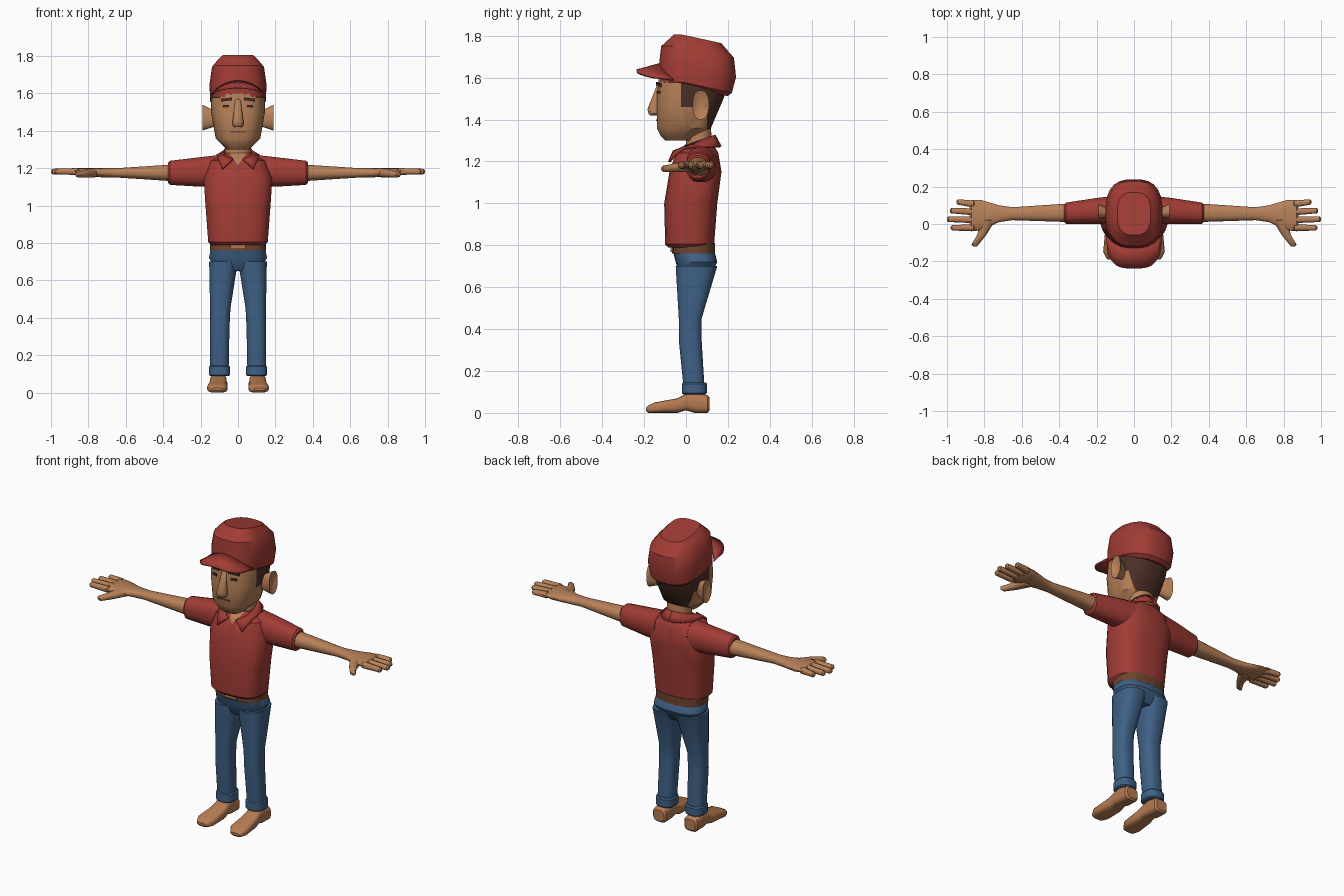
import bpy, bmesh, math
from mathutils import Vector

cube = bpy.data.objects.get("Cube")
if cube:
    bpy.data.objects.remove(cube, do_unlink=True)


def material(name, red_part, green_part, blue_part):
    mat = bpy.data.materials.new(name)
    mat.use_nodes = True
    colour = (red_part, green_part, blue_part, 1)
    mat.diffuse_color = colour
    mat.node_tree.nodes["Principled BSDF"].inputs["Base Color"].default_value = colour
    return mat


skin = material("skin", .48, .22, .1)
red = material("red cloth", .36, .045, .036)
denim = material("blue denim", .05, .12, .24)
hair = material("dark brown hair", .075, .03, .02)
belt_brown = material("belt brown", .16, .06, .03)
shoe_tan = material("shoe tan", .47, .2, .085)
lip = material("lip brown", .2, .07, .04)


def finish(bm, name, mats, mirror=False, thickness=0):
    """Turn a bmesh into a smooth-shaded object that keeps its sharp edges."""
    bmesh.ops.recalc_face_normals(bm, faces=bm.faces)
    mesh = bpy.data.meshes.new(name)
    bm.to_mesh(mesh)
    bm.free()
    for mat in mats:
        mesh.materials.append(mat)
    for polygon in mesh.polygons:
        polygon.use_smooth = True
    mesh.set_sharp_from_angle(angle=math.radians(35))
    obj = bpy.data.objects.new(name, mesh)
    bpy.context.collection.objects.link(obj)
    if thickness:
        solid = obj.modifiers.new("Thickness", 'SOLIDIFY')
        solid.thickness = thickness
        solid.offset = 0
    if mirror:
        obj.modifiers.new("Mirror", 'MIRROR')


def rounded_end(end, neighbour, radius):
    """Split an end ring into a full ring and a smaller one that closes it."""
    position, first, second = end
    inward = math.copysign(radius, neighbour[0] - position)
    small = [(low + radius, high - radius) for low, high in (first, second)]
    return [(position, *small), (position + inward, first, second)]


def loft_mesh(axis, rings, rounding=0, sides=20, power=2.3):
    """Skin superellipse rings (position, first span, second span) along an axis."""
    if rounding:
        start = rounded_end(rings[0], rings[1], rounding)
        stop = rounded_end(rings[-1], rings[-2], rounding)
        rings = start + rings[1:-1] + stop[::-1]
    along = "xyz".index(axis)
    bm = bmesh.new()
    loops = []
    for position, *spans in rings:
        loop = []
        for k in range(sides):
            angle = math.tau * (k + .5) / sides
            co = Vector()
            co[along] = position
            for step, wave in enumerate((math.cos(angle), math.sin(angle))):
                low, high = spans[step]
                reach = math.copysign(abs(wave) ** (2 / power), wave)
                co[(along + step + 1) % 3] = (low + high + reach * (high - low)) / 2
            loop.append(bm.verts.new(co))
        loops.append(loop)
    for lower, upper in zip(loops, loops[1:]):
        for k in range(sides):
            after = (k + 1) % sides
            bm.faces.new((lower[k], lower[after], upper[after], upper[k]))
    bm.faces.new(loops[0])
    bm.faces.new(loops[-1])
    return bm


def loft(name, axis, rings, mat, mirror=True, **shape):
    finish(loft_mesh(axis, rings, **shape), name, [mat], mirror)


def centred(*rings):
    """Rings for parts on the middle line: height, half width, front, back."""
    return [(height, (-half, half), (front, back)) for height, half, front, back in rings]


def cut(bm, point, normal):
    everything = bm.verts[:] + bm.edges[:] + bm.faces[:]
    bmesh.ops.bisect_plane(bm, geom=everything, plane_co=point, plane_no=normal)


def plate(name, centre, width, height, mat, turn=0, tilt=0, mirror=False):
    """Thin slab, sheared to follow a curved surface or to slope."""
    bm = bmesh.new()
    bmesh.ops.create_cube(bm, size=1)
    bmesh.ops.scale(bm, vec=(width, .009, height), verts=bm.verts)
    for vert in bm.verts:
        vert.co += Vector((0, turn, tilt)) * vert.co.x + Vector(centre)
    finish(bm, name, [mat], mirror)


def sheet(name, rows, mat, mirror=False):
    bm = bmesh.new()
    grid = [[bm.verts.new(point) for point in row] for row in rows]
    for row, following in zip(grid, grid[1:]):
        for k in range(len(row) - 1):
            bm.faces.new((row[k], row[k + 1], following[k + 1], following[k]))
    finish(bm, name, [mat], mirror, thickness=.012)


# Head, with the hair marked out on the back and sideburns
bm = loft_mesh('z', centred((1.3, .08, -.12, .06), (1.36, .12, -.14, .12),
                            (1.5, .145, -.14, .18), (1.62, .145, -.13, .21)),
               rounding=.02, sides=28, power=2.6)
nape, temple, sideburn_end = .1, -.025, 1.46
cut(bm, (0, nape, 0), (0, 1, 0))
cut(bm, (0, temple, 0), (0, 1, 0))
cut(bm, (0, 0, sideburn_end), (0, 0, 1))
for face in bm.faces:
    spot = face.calc_center_median()
    behind = spot.y > nape
    sideburn = spot.y > temple and spot.z > sideburn_end
    face.material_index = int(behind or sideburn)
finish(bm, "head", [skin, hair])

# Face details and neck
loft("nose", 'z', centred((1.42, .03, -.18, -.12), (1.45, .03, -.185, -.12),
                          (1.57, .015, -.14, -.12)), skin, False, rounding=.008, sides=12)
loft("ear", 'x', [(.13, (.03, .08), (1.42, 1.51)), (.19, (.03, .11), (1.4, 1.54)),
                  (.175, (.05, .09), (1.44, 1.5))], skin)
plate("eyebrow", (.062, -.13, 1.567), .06, .015, hair, turn=.3, tilt=-.12, mirror=True)
plate("eye", (.063, -.132, 1.53), .032, .013, hair, turn=.3, mirror=True)
plate("mouth", (0, -.139, 1.396), .085, .008, lip)
loft("neck", 'z', centred((1.18, .07, 0, .13), (1.36, .07, 0, .12)), skin, False)

# Cap crown, sloping down toward the back
bm = loft_mesh('z', centred((1.56, .15, -.13, .22), (1.66, .153, -.13, .24),
                            (1.75, .14, -.12, .23), (1.806, .11, -.08, .19)),
               rounding=.02, sides=24, power=2.7)
for vert in bm.verts:
    vert.co.z -= .22 * max(0, vert.co.y + .02)
finish(bm, "cap_crown", [red])

# Cap visor, arched across its width with rounded front corners
across = [k / 6 - 1 for k in range(13)]
root = [Vector((.147 * u, -.12 + .06 * u ** 4, 1.665 - .075 * u * u)) for u in across]
brim = [Vector((.138 * u, -.236 + .075 * u ** 4, 1.633 - .03 * u * u)) for u in across]
middle = [inner.lerp(outer, .5) for inner, outer in zip(root, brim)]
sheet("cap_visor", [root, middle, brim], red)

# Shirt body, with an open neck in front
bm = loft_mesh('z', centred((.79, .16, -.1, .135), (1, .175, -.105, .15),
                            (1.15, .185, -.08, .17), (1.24, .15, -.05, .155),
                            (1.28, .09, -.02, .14)), rounding=.015, sides=24, power=2.7)
opening, spread = 1.215, .7
for side in (1, -1):
    cut(bm, (0, 0, opening), (side, 0, -spread))
for face in bm.faces:
    spot = face.calc_center_median()
    inside = abs(spot.x) < spread * (spot.z - opening)
    face.material_index = int(inside and spot.y < .02)
finish(bm, "shirt_body", [red, skin])

# Collar, folded outward and drawn down to a point on each side
fold, edge = [], []
steps = 8
for k in range(steps + 1):
    t = k / steps
    inner = .35 + (math.pi - .35) * t
    outer = .8 + (math.pi - .8) * t
    drop = max(0, math.cos(outer)) ** 2
    fold.append((.075 * math.sin(inner), .035 - .1 * math.cos(inner),
                 1.285 - .04 * math.cos(inner)))
    edge.append((.115 * math.sin(outer), .02 - .145 * math.cos(outer), 1.27 - .15 * drop))
sheet("shirt_collar", [fold, edge], red, mirror=True)

# Sleeves, arms and hands
loft("sleeve", 'x', [(.1, (0, .15), (1.1, 1.27)), (.2, (0, .14), (1.1, 1.26)),
                     (.374, (0, .115), (1.11, 1.24))], red, rounding=.01)
loft("arm", 'x', [(.34, (.01, .11), (1.13, 1.22)), (.65, (.02, .09), (1.15, 1.2)),
                  (.72, (.01, .1), (1.15, 1.2)), (.82, (-.035, .13), (1.16, 1.2)),
                  (.88, (-.04, .13), (1.17, 1.2))], skin, rounding=.01)
finger_tips = {"little": .95, "ring": .985, "middle": 1, "index": .98}
for order, (finger, tip) in enumerate(finger_tips.items()):
    knuckle = .107 - .042 * order
    rings = []
    for position, y, radius in ((.85, knuckle, .019), (tip, knuckle * 1.1, .015)):
        rings.append((position, (y - radius, y + radius), (1.182 - radius, 1.182 + radius)))
    loft(finger + "_finger", 'x', rings, skin, rounding=.008, sides=12)
loft("thumb", 'y', [(.03, (1.15, 1.2), (.74, .82)), (-.06, (1.15, 1.19), (.79, .84)),
                    (-.12, (1.15, 1.18), (.83, .87))], skin, rounding=.01, sides=12)

# Belt and buckle
loft("belt", 'z', centred((.76, .15, -.067, .14), (.81, .15, -.067, .14)),
     belt_brown, False, sides=24, power=2.7)
plate("belt_buckle", (0, -.07, .787), .08, .036, shoe_tan)

# Jeans
loft("jeans_hips", 'z', centred((.65, .12, -.03, .12), (.72, .156, -.05, .15),
                                (.78, .147, -.063, .137)),
     denim, False, rounding=.01, sides=24, power=2.7)
loft("jeans_leg", 'z', [(.1, (.05, .15), (-.01, .09)), (.35, (.045, .15), (-.035, .075)),
                        (.45, (.04, .15), (-.035, .075)), (.7, (0, .155), (-.05, .15))],
     denim, power=2.6)
cuff_width, cuff_depth = (.042, .156), (-.02, .1)
loft("jeans_cuff", 'z', [(.088, cuff_width, cuff_depth), (.146, cuff_width, cuff_depth)],
     denim, rounding=.007, power=2.6)

# Shoes, with a raised arch in front of the heel
loft("shoe", 'y', [(.112, (0, .085), (.06, .15)), (.04, (0, .1), (.06, .15)),
                   (0, (.012, .09), (.06, .15)), (-.04, (0, .07), (.055, .155)),
                   (-.15, (0, .05), (.055, .165)), (-.19, (0, .035), (.075, .15))],
     shoe_tan, rounding=.01, power=3.2)
